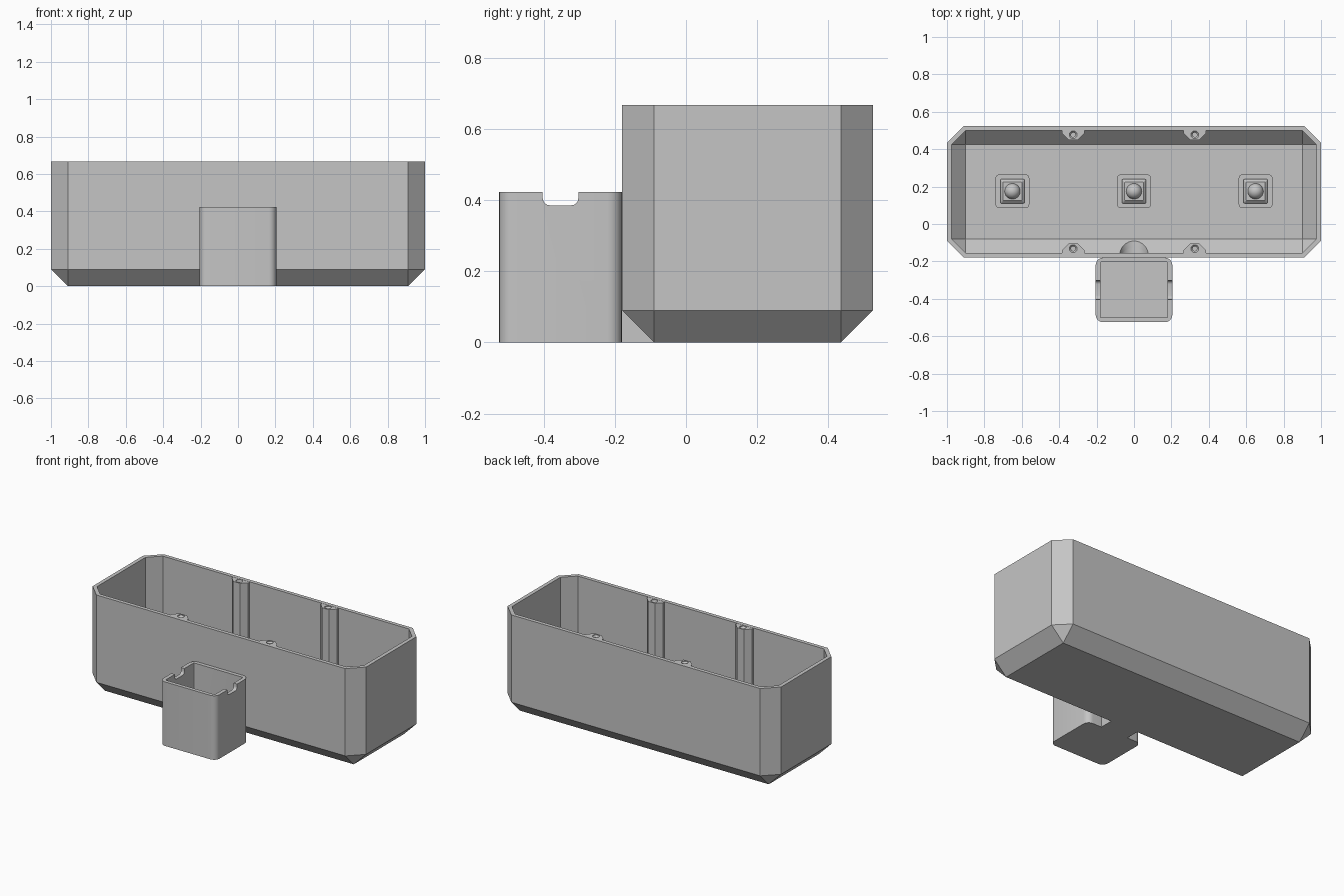
import bpy, bmesh, math
from mathutils import Matrix

cube = bpy.data.objects.get("Cube")
if cube:
    bpy.data.objects.remove(cube, do_unlink=True)

grey = bpy.data.materials.new("plain_grey")
grey.use_nodes = True
colour = (0.56, 0.56, 0.56, 1)
grey.diffuse_color = colour
grey.node_tree.nodes["Principled BSDF"].inputs["Base Color"].default_value = colour


def ring(hx, hy, r, z, cx=0, cy=0, n=1):
    """Rectangle outline with rounded corners (n=1 gives chamfers)."""
    pts = []
    for k in range(4):
        sx, sy = (1, -1, -1, 1)[k], (1, 1, -1, -1)[k]
        for i in range(n + 1):
            a = math.pi / 2 * (k + i / n)
            pts.append((cx + sx * (hx - r) + r * math.cos(a),
                        cy + sy * (hy - r) + r * math.sin(a), z))
    return pts


def circle(r, z, cx=0, cy=0, n=6):
    return ring(r, r, r, z, cx, cy, n)


def loft(name, loops, turn=None):
    """Skin a stack of outlines and cap both ends."""
    bm = bmesh.new()
    rows = [[bm.verts.new(p) for p in loop] for loop in loops]
    for a, b in zip(rows, rows[1:]):
        for i in range(len(a)):
            j = (i + 1) % len(a)
            bm.faces.new((a[i], a[j], b[j], b[i]))
    bm.faces.new(rows[0][::-1])
    bm.faces.new(rows[-1])
    bmesh.ops.remove_doubles(bm, verts=bm.verts[:], dist=1e-5)
    bmesh.ops.recalc_face_normals(bm, faces=bm.faces[:])
    if turn:
        bm.transform(Matrix.Rotation(math.pi / 2, 4, turn))
    mesh = bpy.data.meshes.new(name)
    bm.to_mesh(mesh)
    bm.free()
    mesh.materials.append(grey)
    ob = bpy.data.objects.new(name, mesh)
    bpy.context.collection.objects.link(ob)
    return ob


def activate(ob):
    bpy.ops.object.select_all(action='DESELECT')
    ob.select_set(True)
    bpy.context.view_layer.objects.active = ob


def cut(ob, cutter):
    mod = ob.modifiers.new("cut", 'BOOLEAN')
    mod.operation, mod.solver, mod.object = 'DIFFERENCE', 'EXACT', cutter
    activate(ob)
    bpy.ops.object.modifier_apply(modifier=mod.name)


def smooth(ob):
    activate(ob)
    bpy.ops.object.shade_smooth_by_angle(angle=math.radians(30))


# Main tray: chamfered shell with sloping lower edges
MID, TOP, WALL, CH = 0.1725, 0.667, 0.025, 0.09
HX, HY = 1.0, 0.3525
IX, IY, IC = HX - WALL, HY - WALL, 0.075
tray = loft("tray", [
    ring(HX - CH, HY - CH, 0, 0, cy=MID),
    ring(HX, HY, CH, CH, cy=MID),
    ring(HX, HY, CH, TOP, cy=MID),
    ring(IX, IY, IC, TOP, cy=MID),
    ring(IX, IY, IC, WALL + IC, cy=MID),
    ring(IX - IC, IY - IC, 0, WALL, cy=MID)])
# The chamfered corners are straight-sided
for poly in tray.data.polygons:
    poly.use_smooth = False

# Front cup with rounded outer corners
CY, CUP_TOP = -0.3525, 0.423
cup = loft("front_cup", [
    ring(0.205, 0.1725, 0.04, 0, cy=CY, n=6),
    ring(0.205, 0.1725, 0.04, CUP_TOP, cy=CY, n=6),
    ring(0.18, 0.148, 0.004, CUP_TOP, cy=CY, n=6),
    ring(0.18, 0.148, 0.004, WALL, cy=CY, n=6)])

# Side notches in the cup rim
notch = loft("notch_cutter",
             [ring(0.0575, 0.05, 0.02, z, -0.4425, CY, 5) for z in (-0.3, 0.3)], 'Y')
cut(cup, notch)

# Neck below the tray's sloping edge, joining it to the cup
neck = loft("neck", [[(x, -0.185, 0), (x, -0.18, CH), (x, -CH, 0)]
                     for x in (-0.1, 0.1)])

# Cable passage through tray wall, neck and cup
tunnel = loft("passage_cutter",
              [circle(0.077, z, 0, 0.113, 8) for z in (0.05, 0.23)], 'X')
for part in (tray, cup, neck):
    cut(part, tunnel)
    smooth(part)
for helper in (notch, tunnel):
    bpy.data.objects.remove(helper, do_unlink=True)


# Screw posts running up the long walls
def screw_post(x, side):
    outline = [(-0.06, -0.01), (-0.06, 0.015), (-0.025, 0.05),
               (0.025, 0.05), (0.06, 0.015), (0.06, -0.01)]

    def wall(depth):
        return MID + side * (IY - depth)
    post = loft("screw_post", [
        [(x + u, wall(d), 0.09 - max(d, 0)) for u, d in outline],
        [(x + u, wall(d), TOP - 0.001) for u, d in outline]])
    y = wall(0.023)
    hole = loft("hole_cutter", [
        circle(r, z, x, y, 4) for r, z in
        ((0.012, 0.5), (0.012, TOP - 0.015), (0.021, TOP - 0.005), (0.021, TOP + 0.03))])
    cut(post, hole)
    bpy.data.objects.remove(hole, do_unlink=True)
    smooth(post)


for x in (-0.325, 0.325):
    for side in (-1, 1):
        screw_post(x, side)

# Floor mounts: rounded pad, tapered block and dome
for x in (-0.65, 0, 0.65):
    y = 0.175
    pad = loft("mount_pad", [ring(0.09, 0.09, 0.02, z, x, y, 5)
                             for z in (0.02, 0.045)])
    block = loft("mount_block", [
        ring(0.065, 0.065, 0.008, 0.04, x, y, 3),
        ring(0.065, 0.065, 0.008, 0.06, x, y, 3),
        ring(0.05, 0.05, 0.004, 0.075, x, y, 3)])
    dome = loft("mount_dome", [
        circle(0.042 * math.cos(math.radians(a)),
               0.073 + 0.042 * math.sin(math.radians(a)), x, y)
        for a in range(0, 91, 15)])
    for part in (pad, block, dome):
        smooth(part)
